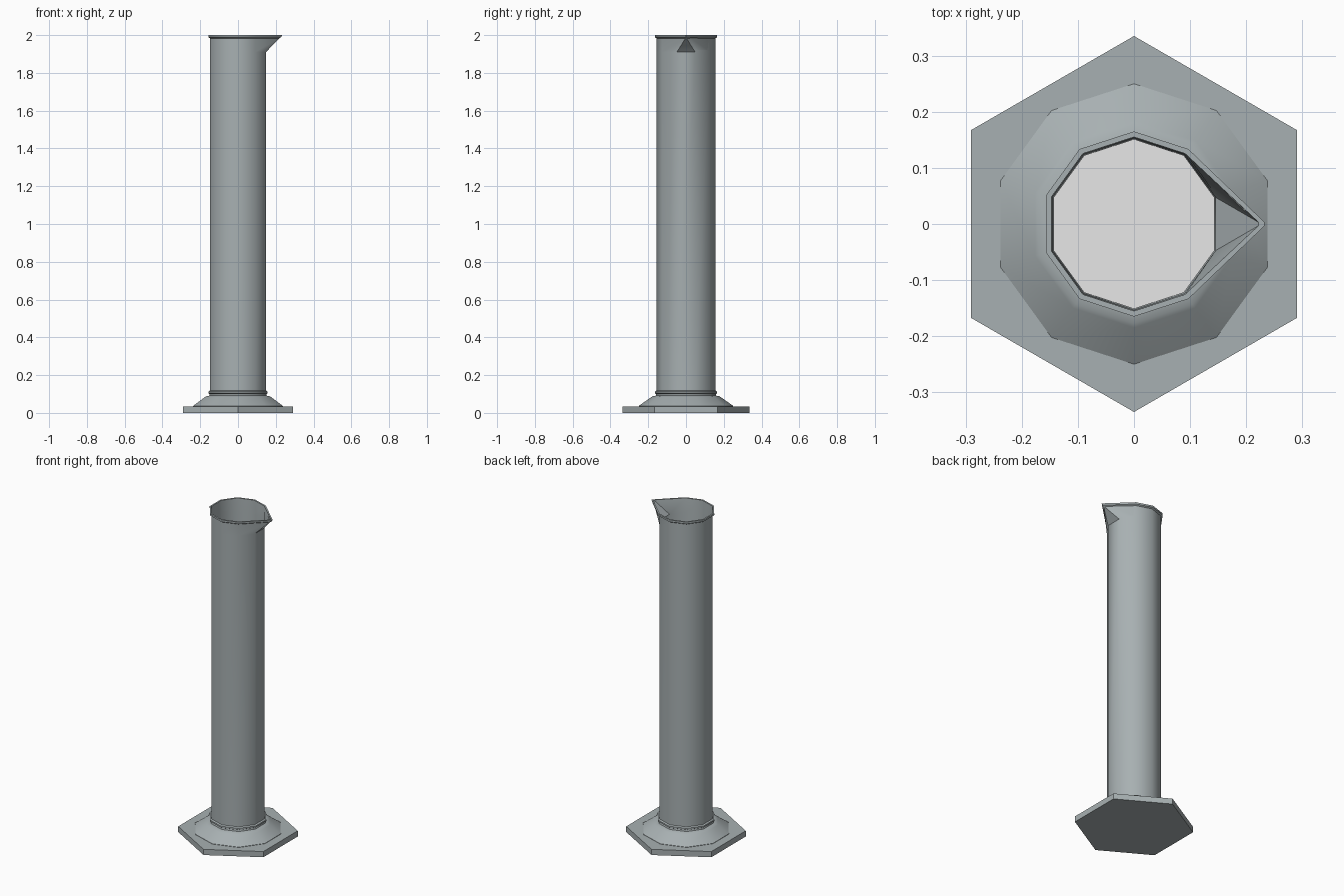
import bpy, bmesh, math

if "Cube" in bpy.data.objects:
    bpy.data.objects.remove(bpy.data.objects["Cube"])


def material(name, rgb):
    m = bpy.data.materials.new(name)
    m.diffuse_color = (*rgb, 1)
    m.use_nodes = True
    m.node_tree.nodes["Principled BSDF"].inputs["Base Color"].default_value = m.diffuse_color
    return m


glass = material("grey_glass", (0.39, 0.435, 0.445))
pale = material("pale_liquid", (0.8, 0.8, 0.8))


def ring(sides, r, z, tip=None):
    """Polygon with a corner on +y; tip pulls the two +x corners into a spout."""
    pts = []
    for i in range(sides):
        a = math.pi / 2 + i * 2 * math.pi / sides
        x, y = r * math.cos(a), r * math.sin(a)
        if tip and math.cos(a) > 0.9:
            x, y = tip, math.copysign(0.003, y)
        pts.append((x, y, z))
    return pts


def loft(name, rings, mat, smooth=True):
    bm = bmesh.new()
    loops = [[bm.verts.new(p) for p in r] for r in rings]
    n = len(loops[0])
    for a, b in zip(loops, loops[1:]):
        for i in range(n):
            j = (i + 1) % n
            bm.faces.new((a[i], a[j], b[j], b[i]))
    bm.faces.new(loops[0][::-1])
    bm.faces.new(loops[-1])
    bmesh.ops.recalc_face_normals(bm, faces=bm.faces)
    me = bpy.data.meshes.new(name)
    bm.to_mesh(me)
    bm.free()
    me.materials.append(mat)
    ob = bpy.data.objects.new(name, me)
    bpy.context.collection.objects.link(ob)
    if smooth:
        bpy.ops.object.select_all(action='DESELECT')
        ob.select_set(True)
        bpy.context.view_layer.objects.active = ob
        bpy.ops.object.shade_smooth_by_angle(angle=math.radians(38))
    return ob


# hexagonal foot plate
loft("foot_plate", [ring(6, 0.335, 0), ring(6, 0.335, 0.035)], glass, False)

# sloped collar with a small bead around the tube
collar = [(0.25, 0.034), (0.25, 0.037), (0.185, 0.083), (0.177, 0.088),
          (0.160, 0.091), (0.158, 0.10), (0.165, 0.104), (0.165, 0.113), (0.157, 0.118)]
loft("collar", [ring(10, r, z) for r, z in collar], glass)

# hollow tube with rim and pouring spout: outside up, over the rim, inside down
tube = [(0.156, 0.09, None), (0.156, 1.91, None), (0.156, 1.983, 0.218),
        (0.165, 1.989, 0.229), (0.165, 2.0, 0.233), (0.155, 2.0, 0.222),
        (0.153, 1.915, None), (0.151, 0.10, None)]
loft("tube", [ring(10, *p) for p in tube], glass)

# liquid inside the tube
loft("liquid", [ring(10, 0.1505, 0.105), ring(10, 0.1512, 0.77)], pale)
